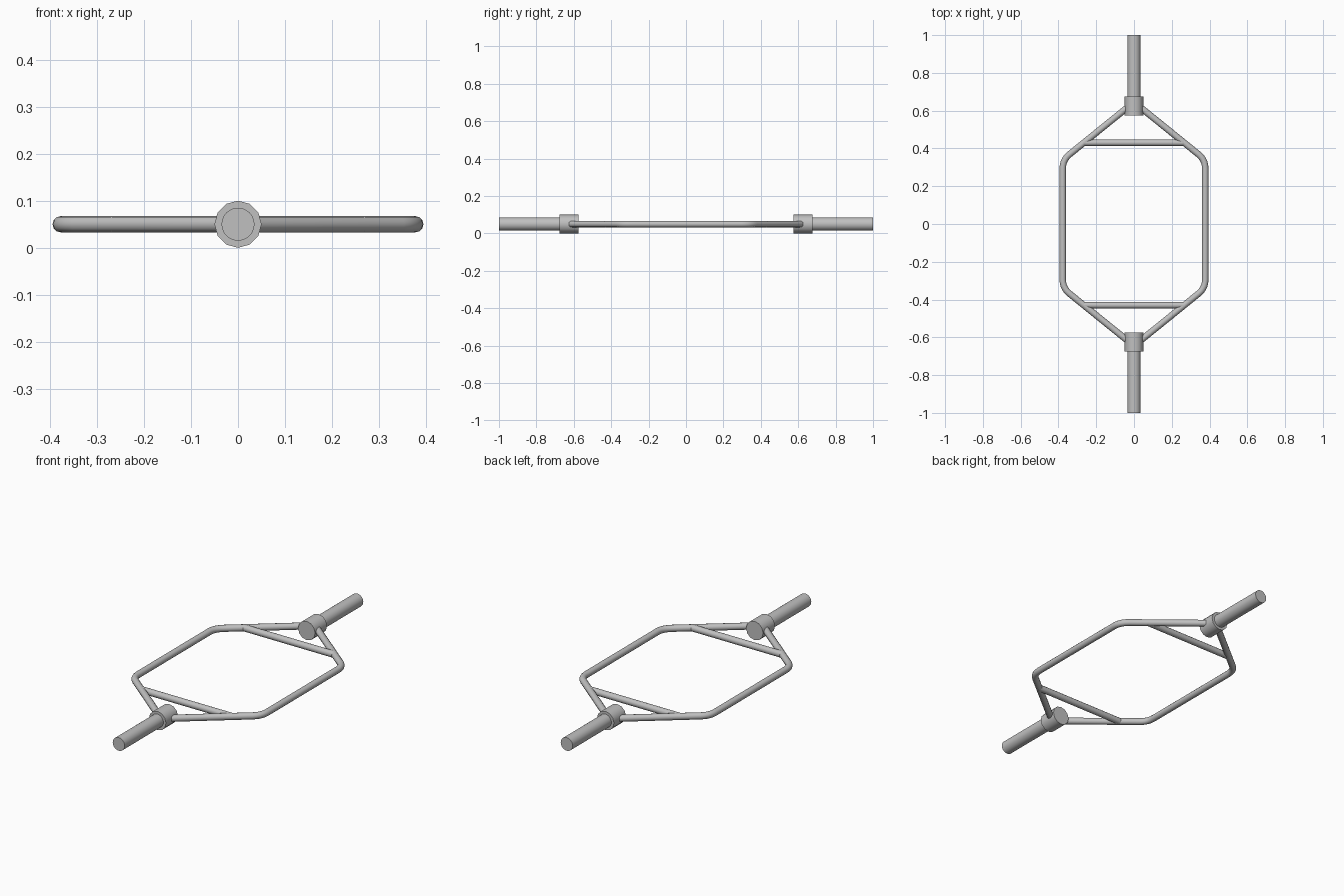
import bpy
from math import pi
from mathutils import Vector

cube = bpy.data.objects.get("Cube")
if cube:
    bpy.data.objects.remove(cube, do_unlink=True)

AXIS_Z = 0.05
TUBE_R = 0.0172

steel = bpy.data.materials.new("brushed steel grey")
steel.use_nodes = True
steel.diffuse_color = (0.53, 0.53, 0.53, 1)
steel.node_tree.nodes["Principled BSDF"].inputs["Base Color"].default_value = (0.53, 0.53, 0.53, 1)


def finish(obj, name):
    obj.name = name
    obj.data.materials.clear()
    obj.data.materials.append(steel)
    bpy.ops.object.select_all(action='DESELECT')
    obj.select_set(True)
    bpy.context.view_layer.objects.active = obj
    bpy.ops.object.shade_smooth_by_angle(angle=pi / 4)


def cylinder(name, radius, length, centre, rotation, sides):
    bpy.ops.mesh.primitive_cylinder_add(vertices=sides, radius=radius, depth=length,
                                        location=centre, rotation=rotation)
    finish(bpy.context.object, name)


def rounded_path(points, bend, steps=5):
    """Replace each inner corner by a short quadratic bend."""
    pts = [Vector(p) for p in points]
    path = [pts[0]]
    for before, corner, after in zip(pts, pts[1:], pts[2:]):
        a = corner + (before - corner).normalized() * bend
        b = corner + (after - corner).normalized() * bend
        for i in range(steps + 1):
            t = i / steps
            path.append(a * (1 - t) ** 2 + corner * 2 * t * (1 - t) + b * t * t)
    return path + [pts[-1]]


def tube(name, path):
    curve = bpy.data.curves.new(name, 'CURVE')
    curve.dimensions = '3D'
    curve.bevel_depth = TUBE_R
    curve.bevel_resolution = 4
    curve.use_fill_caps = True
    spline = curve.splines.new('POLY')
    spline.points.add(len(path) - 1)
    for point, co in zip(spline.points, path):
        point.co = (*co, 1)
    obj = bpy.data.objects.new(name, curve)
    bpy.context.collection.objects.link(obj)
    bpy.ops.object.select_all(action='DESELECT')
    obj.select_set(True)
    bpy.context.view_layer.objects.active = obj
    bpy.ops.object.convert(target='MESH')
    finish(bpy.context.object, name)


# Bent frame rails, one per side
for side, s in (("left", 1), ("right", -1)):
    corners = [(0, 0.645, AXIS_Z), (s * 0.377, 0.34, AXIS_Z),
               (s * 0.377, -0.34, AXIS_Z), (0, -0.645, AXIS_Z)]
    tube(side + "_frame_rail", rounded_path(corners, 0.045))

# Cross brace, collar and weight sleeve at each end
for end, s in (("front", -1), ("back", 1)):
    cylinder(end + "_cross_brace", TUBE_R, 0.54, (0, s * 0.43, AXIS_Z), (0, pi / 2, 0), 12)
    cylinder(end + "_collar", 0.05, 0.1, (0, s * 0.625, AXIS_Z), (pi / 2, 0, 0), 12)
    cylinder(end + "_weight_sleeve", 0.035, 0.36, (0, s * 0.82, AXIS_Z), (pi / 2, 0, 0), 24)
